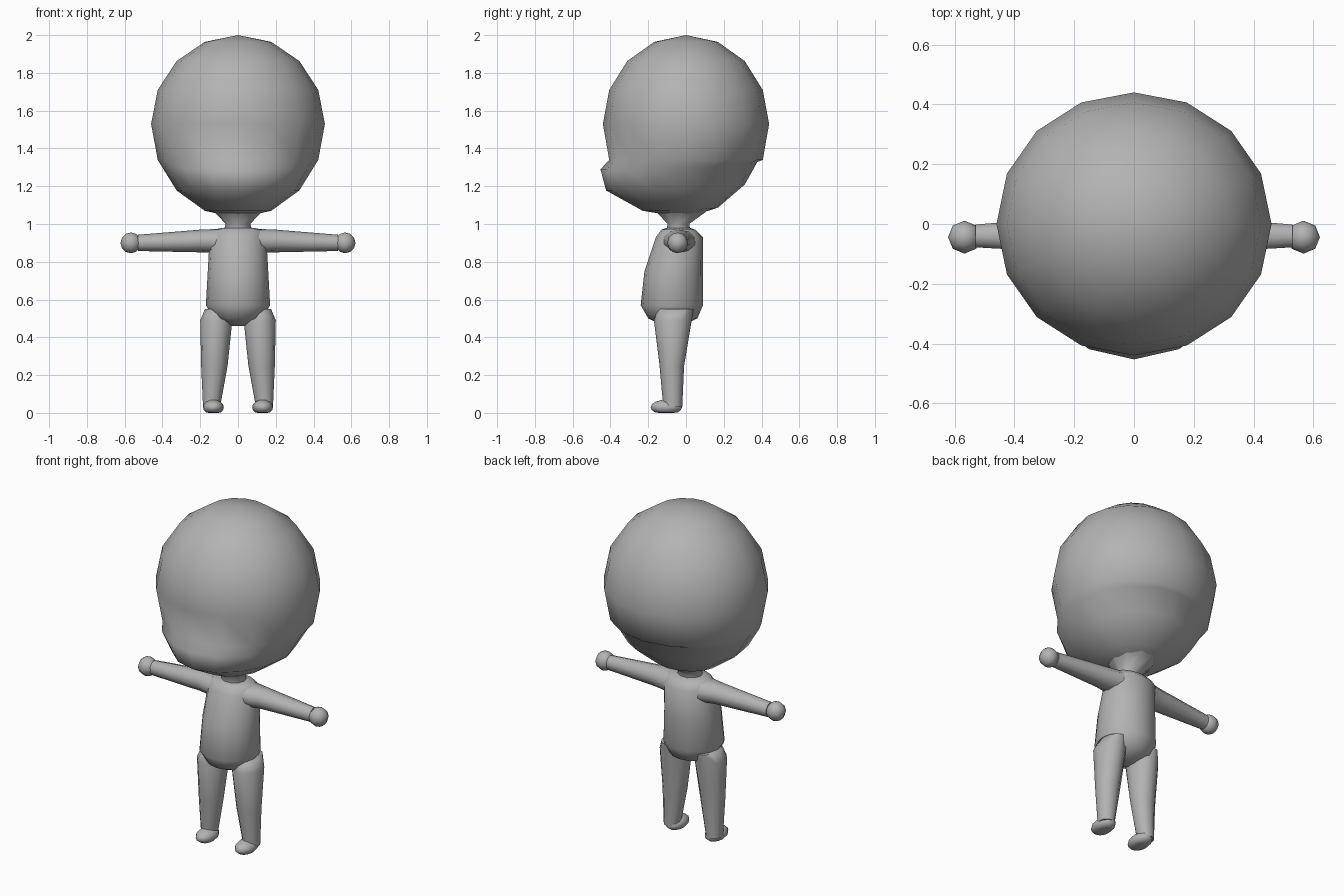
import bpy
import bmesh
from math import cos, sin, tau, radians
from mathutils import Matrix

cube = bpy.data.objects.get("Cube")
if cube:
    bpy.data.objects.remove(cube)

GREY = (0.45, 0.45, 0.45, 1)
clay = bpy.data.materials.new("clay grey")
clay.use_nodes = True
clay.diffuse_color = GREY
clay.node_tree.nodes["Principled BSDF"].inputs["Base Color"].default_value = GREY


def finish(name, bm, mirror):
    """Turn the bmesh into a smooth clay object, mirrored left to right if asked."""
    bmesh.ops.recalc_face_normals(bm, faces=bm.faces)
    mesh = bpy.data.meshes.new(name)
    bm.to_mesh(mesh)
    bm.free()
    mesh.materials.append(clay)
    obj = bpy.data.objects.new(name, mesh)
    bpy.context.collection.objects.link(obj)
    if mirror:
        obj.modifiers.new("Mirror", "MIRROR")
    bpy.ops.object.select_all(action="DESELECT")
    obj.select_set(True)
    bpy.context.view_layer.objects.active = obj
    bpy.ops.object.shade_smooth_by_angle(angle=radians(75))


def ring(along, half, front, back, middle=0):
    """Oval cross-section: place on the limb, half width, y extent, centre line."""
    return along, half, (front + back) / 2, (back - front) / 2, middle


def loft(name, rings, sides, sideways=False, mirror=False):
    """Skin a row of oval rings, upright or sideways along x."""
    bm = bmesh.new()
    loops = []
    for along, half, centre, depth, middle in rings:
        loop = []
        for i in range(sides):
            angle = tau * i / sides
            across = middle + half * cos(angle)
            y = centre + depth * sin(angle)
            place = (along, y, across) if sideways else (across, y, along)
            loop.append(bm.verts.new(place))
        loops.append(loop)
    for low, high in zip(loops, loops[1:]):
        for i in range(sides):
            bm.faces.new((low[i - 1], low[i], high[i], high[i - 1]))
    bm.faces.new(loops[0])
    bm.faces.new(loops[-1])
    finish(name, bm, mirror)


def ball(name, centre, size, segments, rings, mirror=False, shape=None):
    """Low-poly ellipsoid, reshaped by an optional function."""
    bm = bmesh.new()
    placing = Matrix.Translation(centre) @ Matrix.Diagonal((*size, 1))
    bmesh.ops.create_uvsphere(bm, u_segments=segments, v_segments=rings,
                              radius=1, matrix=placing)
    if shape:
        shape(bm)
    finish(name, bm, mirror)


def shape_head(bm):
    """Lengthen the lower half and push its front out into a muzzle."""
    middle, lip = 1.53, 1.29
    for v in bm.verts:
        if v.co.z < middle:
            v.co.z = middle + (v.co.z - middle) * 1.06
    bmesh.ops.bisect_plane(bm, geom=bm.verts[:] + bm.edges[:] + bm.faces[:],
                           plane_co=(0, 0, lip), plane_no=(0, 0, 1))
    for v in bm.verts:
        if v.co.z < lip + 0.01:
            if v.co.y < 0:
                v.co.y *= 1.2 if v.co.z > lip - 0.01 else 1.36
            else:
                v.co.z += v.co.y * 0.1


def shape_foot(bm):
    """Flatten the sole against the ground."""
    for v in bm.verts:
        v.co.z = max(v.co.z, 0)


# Big round head with a jutting lower face, on a short flared neck
ball("head", (0, 0, 1.53), (0.46, 0.44, 0.47), segments=16, rings=8, shape=shape_head)
loft("neck", [
    ring(along=0.95, half=0.08, front=-0.11, back=0.03),
    ring(along=1, half=0.065, front=-0.1, back=0.02),
    ring(along=1.07, half=0.13, front=-0.17, back=0.12),
], sides=10)

# Torso with a rounded belly
loft("torso", [
    ring(along=0.46, half=0.04, front=-0.12, back=-0.02),
    ring(along=0.5, half=0.13, front=-0.2, back=0.06),
    ring(along=0.57, half=0.17, front=-0.24, back=0.09),
    ring(along=0.75, half=0.16, front=-0.22, back=0.09),
    ring(along=0.93, half=0.15, front=-0.16, back=0.09),
    ring(along=0.97, half=0.13, front=-0.13, back=0.05),
    ring(along=0.98, half=0.08, front=-0.1, back=0.02),
], sides=16)

# Arms held straight out, ending in round fists
loft("arms", [
    ring(along=0.08, half=0.065, front=-0.13, back=0.06, middle=0.91),
    ring(along=0.2, half=0.06, front=-0.1, back=0.03, middle=0.91),
    ring(along=0.53, half=0.043, front=-0.08, back=0, middle=0.9),
], sides=10, sideways=True, mirror=True)
ball("hands", (0.567, -0.044, 0.9), (0.055, 0.055, 0.055), segments=8, rings=6,
     mirror=True)

# Tapering legs with small flat feet
loft("legs", [
    ring(along=0.03, half=0.045, front=-0.12, back=-0.02, middle=0.14),
    ring(along=0.25, half=0.07, front=-0.14, back=-0.01, middle=0.125),
    ring(along=0.49, half=0.085, front=-0.17, back=0.03, middle=0.115),
    ring(along=0.55, half=0.065, front=-0.15, back=0.04, middle=0.11),
], sides=12, mirror=True)
ball("feet", (0.13, -0.104, 0.03), (0.055, 0.083, 0.04), segments=12, rings=8,
     mirror=True, shape=shape_foot)
